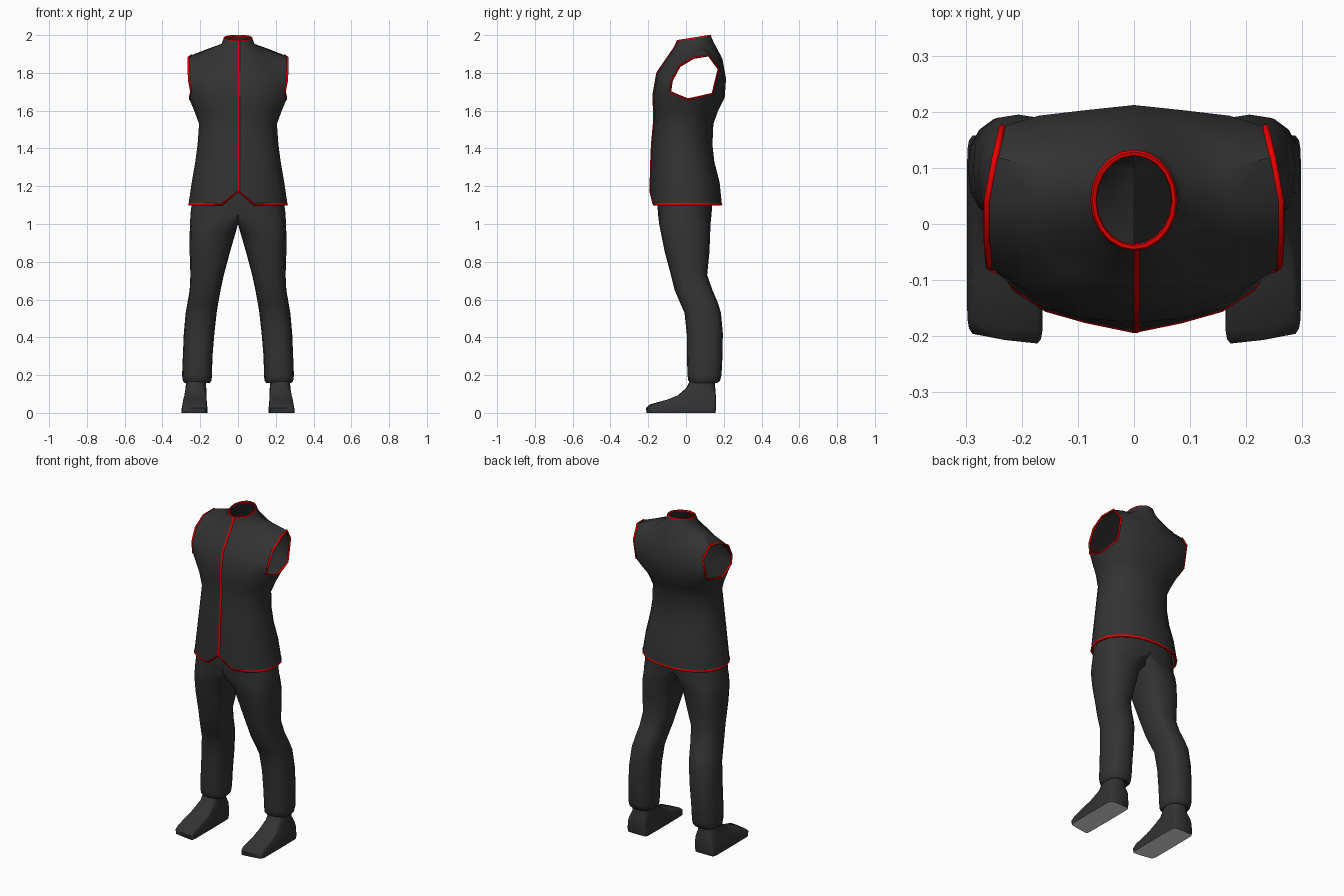
import bpy, bmesh, math
from mathutils import Vector

if "Cube" in bpy.data.objects:
    bpy.data.objects.remove(bpy.data.objects["Cube"])


def material(name, rgb):
    m = bpy.data.materials.new(name)
    m.diffuse_color = (*rgb, 1)
    m.use_nodes = True
    m.node_tree.nodes["Principled BSDF"].inputs["Base Color"].default_value = m.diffuse_color
    return m


CLOTH = material("charcoal cloth", (0.033, 0.033, 0.033))
RED = material("red trim", (1.0, 0.0, 0.0))
SOLE = material("white sole", (0.85, 0.85, 0.85))


def spow(v, p):
    return math.copysign(abs(v) ** p, v)


def loft(name, rows, closed, skip=()):
    """Skin rows of points and mirror the result across x."""
    bm = bmesh.new()
    grid = [[bm.verts.new(p) for p in r] for r in rows]
    n = len(rows[0])
    for i in range(len(rows) - 1):
        for j in range(n if closed else n - 1):
            k = (j + 1) % n
            q = [grid[i][j], grid[i][k], grid[i + 1][k], grid[i + 1][j]]
            if (i, j) in skip or all(v.co.x < 0.001 for v in q):
                continue
            bm.faces.new(q)
    bmesh.ops.delete(bm, geom=[v for v in bm.verts if not v.link_faces], context='VERTS')
    other = bmesh.ops.duplicate(bm, geom=bm.verts[:] + bm.edges[:] + bm.faces[:])["geom"]
    for v in other:
        if isinstance(v, bmesh.types.BMVert):
            v.co.x *= -1
    bmesh.ops.remove_doubles(bm, verts=[v for v in bm.verts if abs(v.co.x) < 0.001], dist=0.0005)
    bmesh.ops.recalc_face_normals(bm, faces=bm.faces)
    me = bpy.data.meshes.new(name)
    me.materials.append(CLOTH)
    bm.to_mesh(me)
    bm.free()
    finish(name, me, 50)


def finish(name, me, angle):
    ob = bpy.data.objects.new(name, me)
    bpy.context.collection.objects.link(ob)
    bpy.ops.object.select_all(action='DESELECT')
    ob.select_set(True)
    bpy.context.view_layer.objects.active = ob
    bpy.ops.object.shade_smooth_by_angle(angle=math.radians(angle))


def piping(name, pts, closed, r=0.006):
    """Thin red tube along a path."""
    cu = bpy.data.curves.new(name, 'CURVE')
    cu.dimensions = '3D'
    cu.bevel_depth = r
    cu.bevel_resolution = 1
    sp = cu.splines.new('POLY')
    sp.points.add(len(pts) - 1)
    for p, co in zip(sp.points, pts):
        p.co = (*co, 1)
    sp.use_cyclic_u = closed
    tmp = bpy.data.objects.new(name + "_path", cu)
    bpy.context.collection.objects.link(tmp)
    bpy.context.view_layer.update()
    me = bpy.data.meshes.new_from_object(tmp.evaluated_get(bpy.context.evaluated_depsgraph_get()))
    bpy.data.objects.remove(tmp)
    me.materials.clear()
    me.materials.append(RED)
    finish(name, me, 60)


def flip(p):
    return Vector((-p[0], p[1], p[2]))


def both(pts):
    """Half loop from front centre to back centre, completed on the other side."""
    return list(pts) + [flip(p) for p in reversed(pts[1:-1])]


def inset(pts, d, cy, dz=0):
    """Pull points towards the vertical axis at y = cy."""
    out = []
    for p in pts:
        v = Vector((p.x, p.y - cy, 0)).normalized() * d
        out.append(p - v + Vector((0, 0, dz)))
    return out


# Vest: columns run from front centre (0) round the side to back centre (10)
COLS = 11


def half_ring(z, rx, yf, yb, p=0.95, zb=None):
    out = []
    for j in range(COLS):
        a = math.pi * j / (COLS - 1)
        c = spow(math.cos(a), p)
        zz = z if zb is None else z + (zb - z) * (1 - c) / 2
        out.append(Vector((rx * max(0, math.sin(a)) ** p if 0 < j < COLS - 1 else 0,
                           (yf + yb) / 2 - (yb - yf) / 2 * c, zz)))
    return out


arm_top = [Vector(p) for p in (
    (0, -.155, 1.80), (.085, -.15, 1.79), (.18, -.125, 1.78), (.262, -.075, 1.76),
    (.265, -.035, 1.835), (.265, .04, 1.88), (.25, .12, 1.892), (.238, .172, 1.82),
    (.17, .193, 1.79), (.085, .203, 1.78), (0, .212, 1.77))]
arm_low = [Vector(p) for p in (
    (0, -.176, 1.68), (.09, -.168, 1.68), (.18, -.14, 1.68), (.25, -.083, 1.70),
    (.255, -.04, 1.68), (.257, .01, 1.66), (.253, .08, 1.675), (.243, .14, 1.69),
    (.17, .188, 1.68), (.09, .2, 1.67), (0, .205, 1.67))]
collar_top = half_ring(1.973, .075, -.045, .13, 1, 2.0)
collar_base = half_ring(1.935, .088, -.062, .145, 1, 1.965)
yoke = []
for j, (a, b) in enumerate(zip(collar_base, arm_top)):
    back = max(0, j - 5) / 5
    yoke.append(a.lerp(b, .5) + Vector((0, .014 * back, .008 * back)))
body = [half_ring(*r) for r in (
    (1.60, .232, -.172, .17), (1.53, .206, -.173, .145), (1.42, .214, -.183, .14),
    (1.33, .226, -.187, .15), (1.22, .245, -.19, .178))]
hem = half_ring(1.105, .262, -.192, .19)
hem[0].z = 1.175
for r in body[1:] + [hem]:      # slight ridge down the front
    r[1].y += .009
    r[2].y += .004
rows = [collar_top, collar_base, yoke, arm_top, arm_low] + body + [hem]
loft("vest", rows, False, skip={(3, j) for j in range(3, 7)})

# Red piping on the edges, sunk almost flush with the cloth
piping("collar_piping", both(inset(collar_top, .003, .043, -.004)), True)
piping("hem_piping", both(inset(hem, .005, 0)), True, .0075)
piping("front_piping", [r[0] + Vector((.004, .003, 0)) for r in rows], False, .0065)
armhole = [p - Vector((.003, 0, 0)) for p in arm_top[3:8] + arm_low[7:2:-1]]
piping("armhole_piping_left", armhole, True)
piping("armhole_piping_right", [flip(p) for p in armhole], True)


# Legs and feet: closed rings between inner/outer x and front/back y
def ring(z, xi, xo, yf, yb, p, n=16):
    out = []
    for j in range(n):
        a = 2 * math.pi * j / n
        s, c = math.sin(a), math.cos(a)
        s, c = (0 if abs(s) < 1e-6 else s), (0 if abs(c) < 1e-6 else c)
        out.append(Vector((max(0, (xi + xo) / 2 + (xo - xi) / 2 * spow(s, p)),
                           (yf + yb) / 2 - (yb - yf) / 2 * spow(c, p), z)))
    return out


# Trousers: rings with inner x below zero form the joined hips
loft("trousers", [ring(*r, .8) for r in (
    (.17, .165, .272, .03, .15), (.158, .15, .283, .025, .165), (.17, .14, .292, .012, .18),
    (.20, .138, .296, .008, .188), (.30, .135, .292, .005, .193), (.42, .125, .287, .004, .195),
    (.53, .113, .277, -.008, .185), (.58, .105, .268, -.03, .17), (.65, .092, .256, -.06, .14),
    (.73, .075, .252, -.08, .112), (.85, .043, .256, -.112, .124), (.95, .014, .256, -.132, .128),
    (1.0, -.06, .254, -.142, .13), (1.05, -.25, .252, -.148, .135), (1.11, -.245, .245, -.152, .14),
    (1.2, -.225, .225, -.152, .138))], True)

# Feet: boxy, toe line slanting back on the outer side
foot = [ring(*r, .17) for r in (
    (0, .162, .298, -.212, .155), (.025, .162, .298, -.217, .16), (.045, .164, .294, -.195, .16),
    (.07, .166, .29, -.10, .16), (.092, .167, .284, -.045, .158))]
for r in foot[:3]:
    for p in r:
        if p.y < -.1:
            p.y += .15 * (p.x - .162)
loft("feet", foot + [ring(.13, .168, .278, .0, .155, .6), ring(.19, .17, .272, .03, .15, .8)], True)

# Flat pale soles closing the feet, facing down
for side, name in ((1, "sole_left"), (-1, "sole_right")):
    bm = bmesh.new()
    f = bm.faces.new([bm.verts.new((p.x * side, p.y, 0)) for p in foot[0]])
    f.normal_update()
    if f.normal.z > 0:
        f.normal_flip()
    me = bpy.data.meshes.new(name)
    me.materials.append(SOLE)
    bm.to_mesh(me)
    bm.free()
    finish(name, me, 30)
